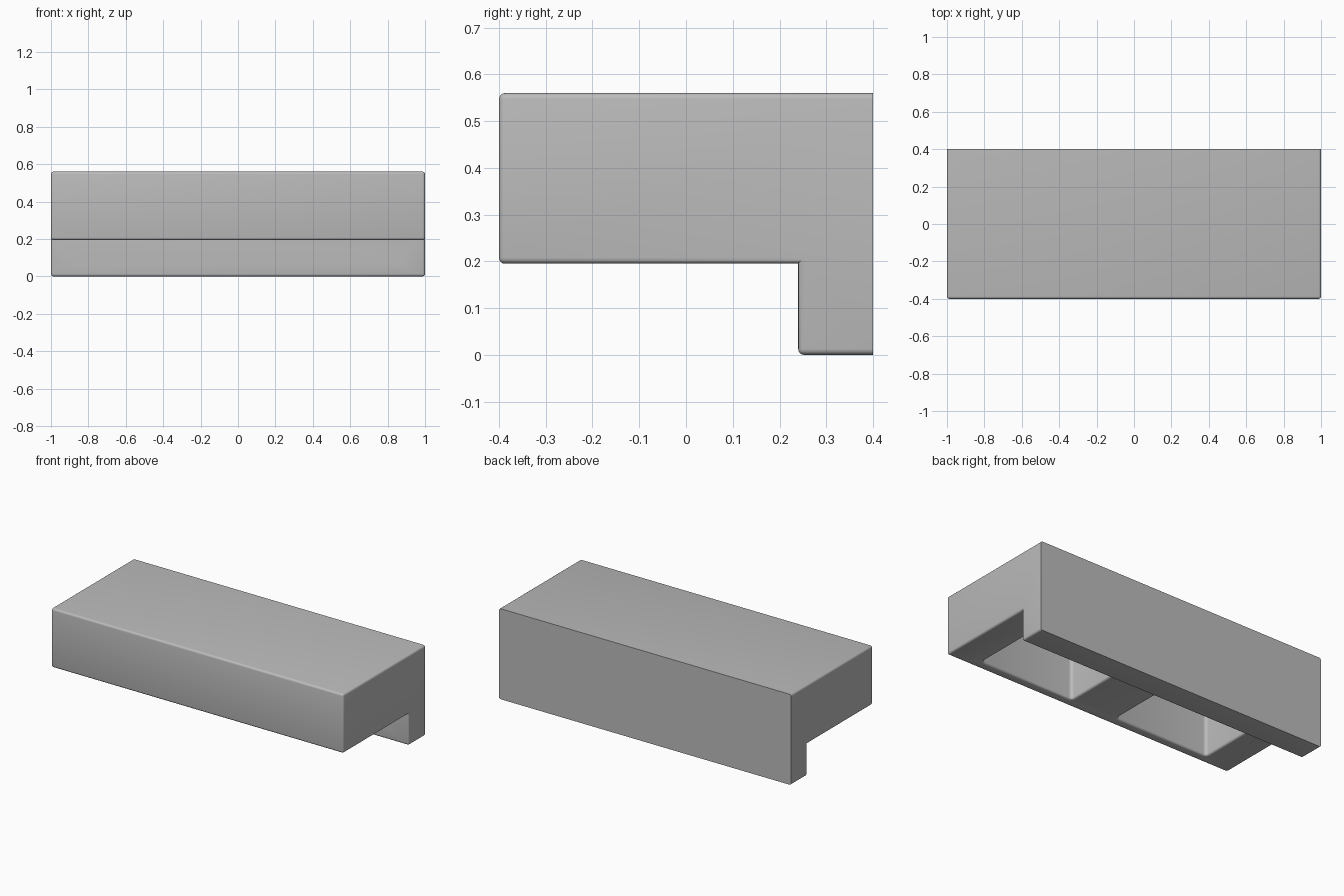
import bpy, bmesh, math

cube = bpy.data.objects.get("Cube")
if cube:
    bpy.data.objects.remove(cube)

R = 0.013            # fillet radius
BACK = 0.4
UNDER = 0.195        # underside of the shelf
LIP = 0.24           # front of the rear flange

grey = bpy.data.materials.new("light grey")
grey.use_nodes = True
colour = (0.5, 0.5, 0.5, 1)
grey.diffuse_color = colour
grey.node_tree.nodes["Principled BSDF"].inputs["Base Color"].default_value = colour


def finish(name, bm):
    bmesh.ops.recalc_face_normals(bm, faces=bm.faces)
    mesh = bpy.data.meshes.new(name)
    bm.to_mesh(mesh)
    bm.free()
    mesh.materials.append(grey)
    obj = bpy.data.objects.new(name, mesh)
    bpy.context.collection.objects.link(obj)
    return obj


def rounded_rect(x0, x1, y0, y1, r, steps=5):
    pts = []
    corners = [(x1 - r, y1 - r), (x0 + r, y1 - r), (x0 + r, y0 + r), (x1 - r, y0 + r)]
    for i, (cx, cy) in enumerate(corners):
        for s in range(steps + 1):
            a = math.pi / 2 * (i + s / steps)
            pts.append((cx + r * math.cos(a), cy + r * math.sin(a)))
    return pts


# Body: L-shaped side profile extruded across the width
bm = bmesh.new()
profile = [(-BACK, UNDER), (LIP, UNDER), (LIP, 0), (BACK, 0), (BACK, 0.56), (-BACK, 0.56)]
side = bm.faces.new([bm.verts.new((-1, y, z)) for y, z in profile])
ext = bmesh.ops.extrude_face_region(bm, geom=[side])
bmesh.ops.translate(bm, vec=(2, 0, 0), verts=[v for v in ext["geom"] if isinstance(v, bmesh.types.BMVert)])
bmesh.ops.recalc_face_normals(bm, faces=bm.faces)

# Round every outer edge except those around the flat back
edges = [e for e in bm.edges
         if e.is_convex and not all(v.co.y > BACK - 0.001 for v in e.verts)]
bmesh.ops.bevel(bm, geom=edges, offset=R, segments=4, profile=0.5, affect='EDGES')
body = finish("bracket_body", bm)


# Pocket cutter: rounded box, flaring at the mouth to round the rim
def pocket_cutter(name, x0, x1, y0, y1, top):
    rings = [(UNDER - 0.03, R)]
    for s in range(5):
        t = math.pi / 2 * s / 4
        rings.append((UNDER + R * (1 - math.cos(t)), R * (1 - math.sin(t))))
    rings.append((top, 0))
    bm = bmesh.new()
    loops = []
    for z, g in rings:
        outline = rounded_rect(x0 - g, x1 + g, y0 - g, y1 + g, 0.02 + g)
        loops.append([bm.verts.new((x, y, z)) for x, y in outline])
    for low, high in zip(loops, loops[1:]):
        for i in range(len(low)):
            j = (i + 1) % len(low)
            bm.faces.new((low[i], low[j], high[j], high[i]))
    bm.faces.new(loops[0])
    bm.faces.new(loops[-1])
    return finish(name, bm)


# Screw hole cutter
def hole_cutter(name, x):
    bm = bmesh.new()
    bmesh.ops.create_cone(bm, cap_ends=True, segments=32, radius1=0.037, radius2=0.037, depth=0.4)
    for v in bm.verts:
        v.co = (v.co.x + x, v.co.z + 0.32, v.co.y + 0.1)
    return finish(name, bm)


cutters = [
    pocket_cutter("left_pocket_cutter", 0.16, 0.8, -0.34, 0.19, 0.5),
    pocket_cutter("right_pocket_cutter", -0.8, -0.16, -0.34, 0.19, 0.5),
    hole_cutter("left_hole_cutter", 0.84),
    hole_cutter("right_hole_cutter", -0.84),
]
bpy.context.view_layer.objects.active = body
for cutter in cutters:
    mod = body.modifiers.new(cutter.name, 'BOOLEAN')
    mod.operation = 'DIFFERENCE'
    mod.solver = 'EXACT'
    mod.object = cutter
    bpy.ops.object.modifier_apply(modifier=mod.name)
    bpy.data.objects.remove(cutter)

body.select_set(True)
bpy.ops.object.shade_smooth_by_angle(angle=math.radians(35))
